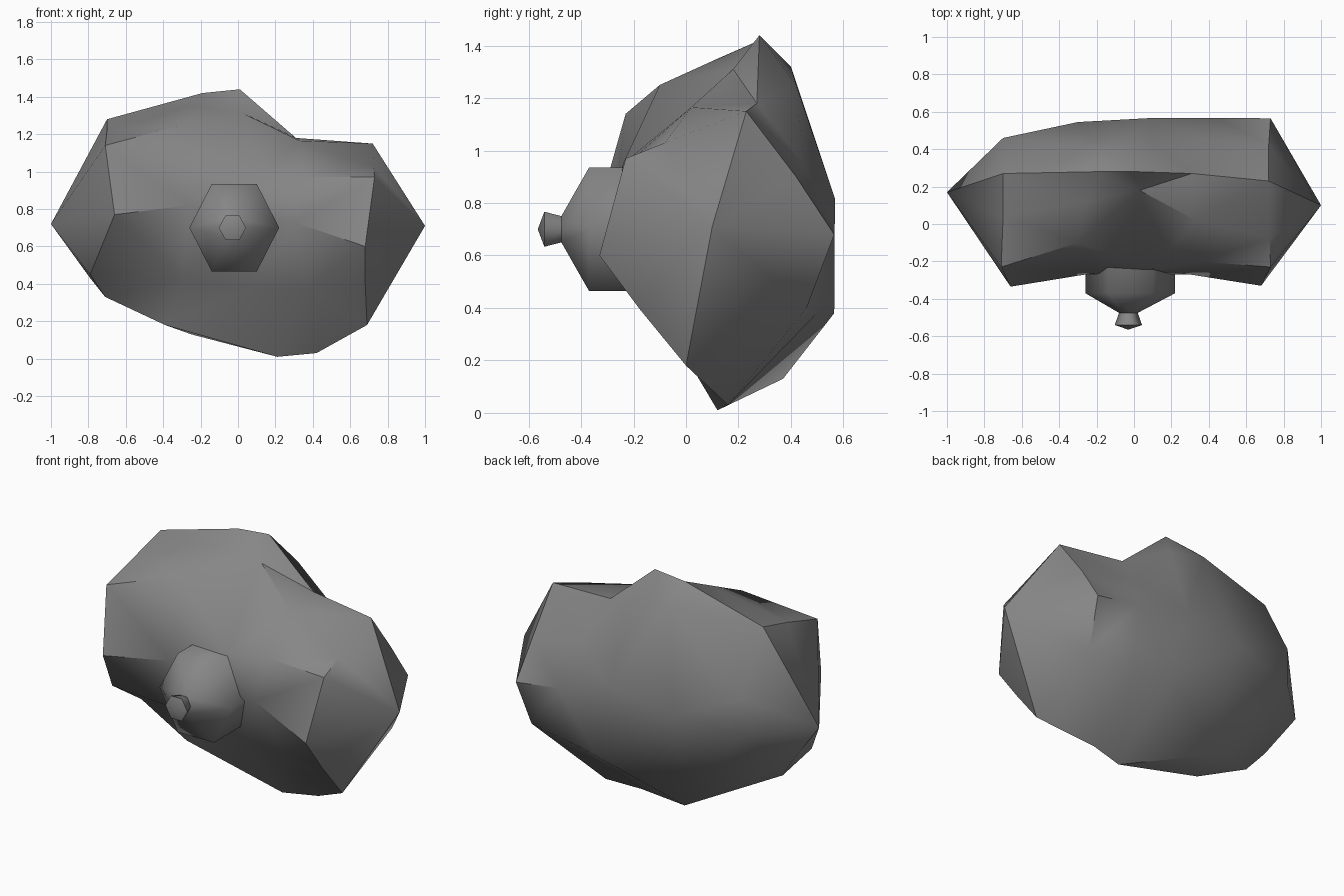
import bpy, bmesh, math

if "Cube" in bpy.data.objects:
    bpy.data.objects.remove(bpy.data.objects["Cube"])

stone = bpy.data.materials.new("dark_grey")
stone.diffuse_color = (.24, .24, .24, 1)
stone.use_nodes = True
stone.node_tree.nodes["Principled BSDF"].inputs["Base Color"].default_value = stone.diffuse_color


def skin(name, rings, start, end, angle):
    """Bridge equal-sized rings of points, closing each end to a tip point."""
    bm = bmesh.new()
    loops = [[bm.verts.new(p) for p in r] for r in rings]
    n = len(loops[0])
    for a, b in zip(loops, loops[1:]):
        for i in range(n):
            j = (i + 1) % n
            bm.faces.new((a[i], a[j], b[j], b[i]))
    for loop, tip in ((loops[0], start), (loops[-1], end)):
        t = bm.verts.new(tip)
        for i in range(n):
            bm.faces.new((loop[i], loop[(i + 1) % n], t))
    bmesh.ops.triangulate(bm, faces=bm.faces[:])
    bmesh.ops.recalc_face_normals(bm, faces=bm.faces[:])
    me = bpy.data.meshes.new(name)
    bm.to_mesh(me)
    bm.free()
    me.materials.append(stone)
    ob = bpy.data.objects.new(name, me)
    bpy.context.collection.objects.link(ob)
    bpy.ops.object.select_all(action='DESELECT')
    bpy.context.view_layer.objects.active = ob
    ob.select_set(True)
    bpy.ops.object.shade_smooth_by_angle(angle=math.radians(angle))
    return ob


# Boulder cross-sections from left to right, each ordered top, front, bottom, back
sections = [
    [(-.70, .27, 1.28), (-.70, .04, 1.22), (-.71, -.23, 1.14),
     (-.66, -.335, .77), (-.79, -.06, .45), (-.71, .10, .33),
     (-.79, .16, .43), (-.70, .46, .70), (-.70, .46, .92)],
    [(-.19, .28, 1.42), (-.25, .12, 1.35), (-.30, -.10, 1.25),
     (-.26, -.27, .82), (-.30, -.06, .42), (-.39, .07, .18),
     (-.25, .37, .13), (-.30, .545, .75), (-.16, .40, 1.32)],
    [(.01, .28, 1.44), (.03, .18, 1.31), (.10, -.24, .95),
     (.05, -.27, .74), (.08, -.07, .38), (.21, .12, .01),
     (.20, .565, .38), (.10, .567, .82), (.10, .42, 1.25)],
    [(.31, .27, 1.18), (.33, .02, 1.165), (.34, -.20, .97),
     (.30, -.27, .73), (.38, -.10, .38), (.42, .16, .03),
     (.42, .50, .38), (.45, .567, .72), (.40, .45, .95)],
    [(.72, .23, 1.15), (.725, -.08, 1.03), (.73, -.23, .97),
     (.68, -.33, .60), (.68, -.18, .40), (.69, 0, .18),
     (.70, .46, .40), (.73, .565, .68), (.72, .42, .90)],
]
skin("boulder", sections, (-1, .17, .72), (1, .10, .71), 42)

# Six-sided front spout with a flared tip: (y, x centre, radius in x, radius in z)
profile = [(0, -.02, .24, .271), (-.37, -.02, .24, .271),
           (-.475, -.03, .05, .058), (-.54, -.03, .073, .077)]
hexes = [[(cx + rx * math.cos(k * math.pi / 3), y,
           .70 + rz * math.sin(k * math.pi / 3)) for k in range(6)]
         for y, cx, rx, rz in profile]
skin("front_spout", hexes, (-.02, .02, .70), (-.03, -.565, .70), 65)
